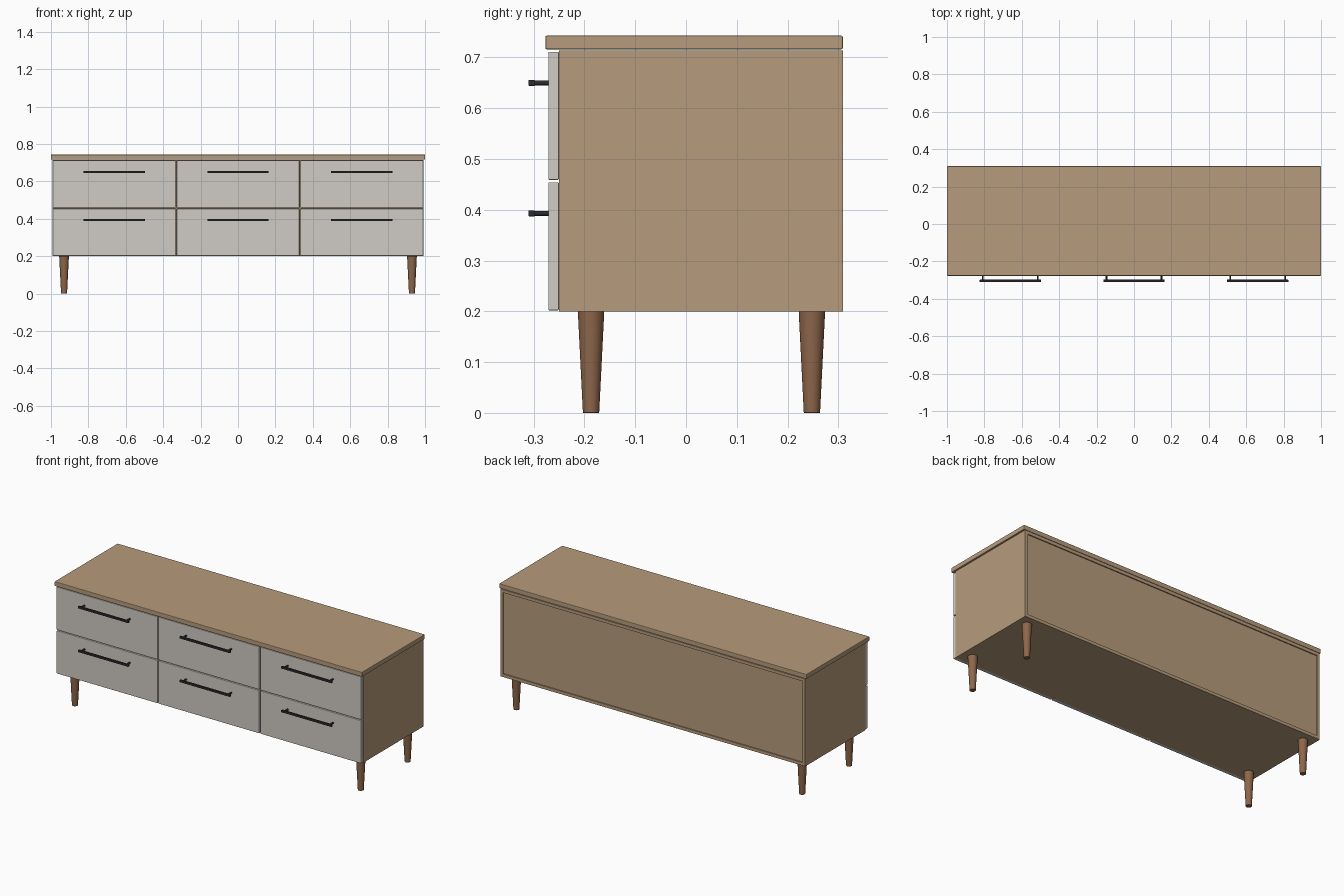
import bpy, bmesh, math

if "Cube" in bpy.data.objects:
    bpy.data.objects.remove(bpy.data.objects["Cube"])


def material(name, rgb):
    m = bpy.data.materials.new(name)
    m.diffuse_color = (*rgb, 1)
    m.use_nodes = True
    m.node_tree.nodes["Principled BSDF"].inputs["Base Color"].default_value = m.diffuse_color
    return m


OAK = material("oak", (0.47, 0.33, 0.20))
PAINT = material("painted_front", (0.63, 0.60, 0.56))
BLACK = material("black_metal", (0.025, 0.025, 0.028))
WALNUT = material("walnut", (0.27, 0.135, 0.07))


def box(name, x, y, z, mat, bevel=0.0):
    """Box from (min, max) ranges on each axis, with an optional edge bevel."""
    bm = bmesh.new()
    bmesh.ops.create_cube(bm, size=1)
    for v in bm.verts:
        v.co = [r[0] + (c + 0.5) * (r[1] - r[0]) for c, r in zip(v.co, (x, y, z))]
    me = bpy.data.meshes.new(name)
    bm.to_mesh(me)
    bm.free()
    me.materials.append(mat)
    ob = bpy.data.objects.new(name, me)
    bpy.context.collection.objects.link(ob)
    if bevel:
        mod = ob.modifiers.new("soft_edges", 'BEVEL')
        mod.width = bevel
        mod.segments = 2
    return ob


def cone(name, loc, r1, r2, depth, mat, rot=(0, 0, 0), bevel=0.0):
    """Smooth round part; r1 is the lower radius, r2 the upper one."""
    bpy.ops.mesh.primitive_cone_add(vertices=32, radius1=r1, radius2=r2,
                                    depth=depth, location=loc, rotation=rot)
    ob = bpy.context.object
    ob.name = name
    ob.data.materials.append(mat)
    bpy.ops.object.shade_smooth_by_angle(angle=math.radians(35))
    if bevel:
        mod = ob.modifiers.new("soft_edges", 'BEVEL')
        mod.width = bevel
        mod.segments = 2
        mod.limit_method = 'ANGLE'
    return ob


W, FRONT, BACK = 0.992, -0.25, 0.309      # carcass half width, front, back
Z0, Z1, T = 0.20, 0.714, 0.018            # carcass bottom, top, panel thickness
COL, GAP = 2 * W / 3, 0.006               # drawer column width, gap

# Carcass panels
for side, s in (("left", -1), ("right", 1)):
    box(f"{side}_side_panel", sorted((s * W, s * (W - T))), (FRONT, BACK), (Z0, Z1), OAK)
inner = (-W + T, W - T)
box("bottom_panel", inner, (FRONT, BACK), (Z0, Z0 + T), OAK)
box("upper_panel", inner, (FRONT, BACK), (Z1 - T, Z1), OAK)
box("back_panel", inner, (BACK - 0.014, BACK - 0.006), (Z0 + T, Z1 - T), OAK)

# Inner dividers and rails behind the drawer gaps
for i, x in enumerate((-COL / 2, COL / 2)):
    box(f"divider_{i + 1}", (x - T / 2, x + T / 2), (FRONT, BACK - 0.014),
        (Z0 + T, Z1 - T), OAK)
for i in (-1, 0, 1):
    lo = i * COL - COL / 2 + (T if i == -1 else T / 2)
    hi = i * COL + COL / 2 - (T if i == 1 else T / 2)
    box(f"front_rail_{i + 2}", (lo, hi), (FRONT, FRONT + 0.06), (0.448, 0.466), OAK)

# Table top
box("table_top", (-1, 1), (-0.277, BACK), (0.716, 0.743), OAK, 0.003)

# Drawer fronts with bar handles on two posts
for row, (z0, z1, hz) in (("lower", (0.202, 0.454, 0.393)), ("upper", (0.459, 0.711, 0.650))):
    for i, col in ((-1, "left"), (0, "centre"), (1, "right")):
        cx, tag = i * COL, f"{row}_{col}"
        lo = cx - COL / 2 + (0.001 if i == -1 else GAP / 2)
        hi = cx + COL / 2 - (0.001 if i == 1 else GAP / 2)
        box(f"{tag}_drawer_front", (lo, hi), (-0.271, -0.2503), (z0, z1), PAINT, 0.002)
        box(f"{tag}_handle_bar", (cx - 0.164, cx + 0.164), (-0.31, -0.298),
            (hz - 0.006, hz + 0.006), BLACK, 0.001)
        for side, s in (("left", -1), ("right", 1)):
            cone(f"{tag}_handle_{side}_post", (cx + s * 0.147, -0.285, hz),
                 0.005, 0.005, 0.03, BLACK, (math.pi / 2, 0, 0))

# Tapered legs
for yname, y in (("front", -0.187), ("back", 0.248)):
    for side, s in (("left", -1), ("right", 1)):
        cone(f"{yname}_{side}_leg", (s * 0.93, y, 0.1), 0.016, 0.026, 0.2, WALNUT, bevel=0.001)
